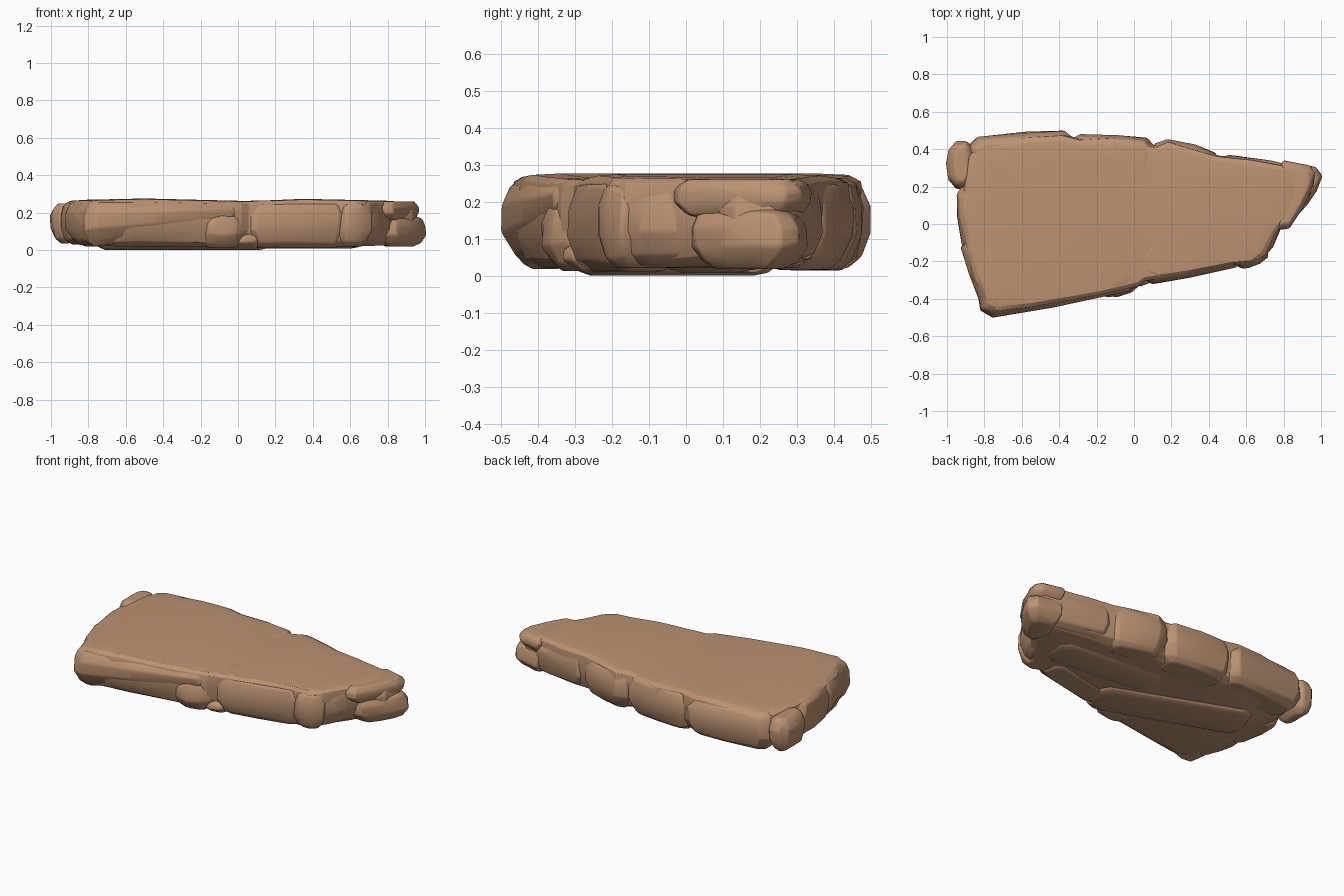
import bpy
import bmesh
import math
import random
from mathutils import Vector

random.seed(4)

cube = bpy.data.objects.get("Cube")
if cube:
    bpy.data.objects.remove(cube, do_unlink=True)

# Single sandstone colour
stone = bpy.data.materials.new("sandstone")
stone.use_nodes = True
stone_colour = (0.5, 0.29, 0.17, 1)
stone.diffuse_color = stone_colour
shader = next(n for n in stone.node_tree.nodes if n.type == 'BSDF_PRINCIPLED')
shader.inputs["Base Color"].default_value = stone_colour
shader.inputs["Roughness"].default_value = 0.9

# Weathered side profile as (inset, height fraction), bottom to top
BLOCK_PROFILE = [(0.06, 0), (0.025, 0.12), (0, 0.38), (0, 0.7), (0.018, 0.91), (0.045, 1)]
CORE_PROFILE = [(0.11, 0), (0.06, 0.1), (0.022, 0.35), (0.018, 0.7), (0.03, 0.92),
                (0.055, 0.985), (0.14, 1)]

parts = []


def stone_chunk(name, outline, size, z0, z1, profile, bottom_slope=0.0, jitter=0.006):
    """Stack inset copies of an outline into a closed, worn stone."""
    length, depth = size
    bm = bmesh.new()
    rings = []
    for inset, height in profile:
        sx = 1 - 2 * inset / length
        sy = 1 - 2 * inset / depth
        ring = []
        for x, y in outline:
            base = z0 + bottom_slope * x
            z = base + (z1 - base) * height
            # Keep the top and bottom planes level, roughen only the sides
            wobble = jitter if 0 < height < 0.95 else 0
            ring.append(bm.verts.new((x * sx + random.uniform(-wobble, wobble),
                                      y * sy + random.uniform(-wobble, wobble),
                                      z + random.uniform(-wobble, wobble))))
        rings.append(ring)
    count = len(outline)
    for low, high in zip(rings, rings[1:]):
        for i in range(count):
            j = (i + 1) % count
            bm.faces.new((low[i], low[j], high[j], high[i]))
    bm.faces.new(list(reversed(rings[0])))
    bm.faces.new(rings[-1])
    bmesh.ops.recalc_face_normals(bm, faces=bm.faces)

    mesh = bpy.data.meshes.new(name)
    bm.to_mesh(mesh)
    bm.free()
    mesh.materials.append(stone)
    obj = bpy.data.objects.new(name, mesh)
    bpy.context.collection.objects.link(obj)
    bevel = obj.modifiers.new("worn_edges", 'BEVEL')
    bevel.width = 0.008
    bevel.segments = 2
    bevel.limit_method = 'ANGLE'
    bevel.angle_limit = math.radians(25)
    parts.append(obj)
    return obj


def scaled_profile(rim):
    return [(inset * rim, height) for inset, height in BLOCK_PROFILE]


def edge_block(name, start, end, depth, z0, z1, rim=1.0, bottom_slope=0.0):
    """A stone whose outer face runs from start to end, with the slab on its left."""
    a, b = Vector(start), Vector(end)
    along = b - a
    length = along.length
    inward = Vector((-along.y, along.x)) / length
    hx, hy = length / 2, depth / 2
    cut = min(0.055, length * 0.25, depth * 0.3)
    outline = [(-hx, cut - hy), (cut - hx, 0.15 * cut - hy), (-0.1 * hx, -hy),
               (hx - cut, 0.2 * cut - hy), (hx, cut - hy),
               (hx, hy - cut), (hx - cut, hy), (cut - hx, hy), (-hx, hy - cut)]
    obj = stone_chunk(name, outline, (length, depth), z0, z1,
                      scaled_profile(rim), bottom_slope)
    centre = (a + b) / 2 + inward * hy
    obj.location = (centre.x, centre.y, 0)
    obj.rotation_euler.z = math.atan2(along.y, along.x)
    return obj


def along_x(table, x):
    """Straight-line interpolation through (x, value) pairs."""
    for (xa, va), (xb, vb) in zip(table, table[1:]):
        if x <= xb:
            return va + (vb - va) * max(0, (x - xa) / (xb - xa))
    return table[-1][1]


def warp_slab(obj, top_shift, bottom_shift):
    """Crease the top and bottom of the slab into a few tilted planes."""
    bm = bmesh.new()
    bm.from_mesh(obj.data)
    for x, _ in top_shift[1:-1] + bottom_shift[1:-1]:
        geometry = bm.verts[:] + bm.edges[:] + bm.faces[:]
        bmesh.ops.bisect_plane(bm, geom=geometry, plane_co=(x, 0, 0), plane_no=(1, 0, 0))
    for v in bm.verts:
        weight = (v.co.z - 0.15) / 0.125
        table = top_shift if weight > 0 else bottom_shift
        v.co.z += along_x(table, v.co.x) * min(1, abs(weight))
    bm.to_mesh(obj.data)
    bm.free()


# Main slab
slab_outline = [
    (-0.8, -0.46), (-0.76, -0.495), (-0.58, -0.475), (-0.2, -0.405), (0.02, -0.35),
    (0.06, -0.32), (0.3, -0.28), (0.55, -0.23), (0.66, -0.22), (0.72, -0.17),
    (0.78, -0.05), (0.85, 0.05), (0.91, 0.17), (0.91, 0.31), (0.64, 0.36),
    (0.46, 0.38), (0.3, 0.43), (0.19, 0.465), (0.11, 0.435), (0, 0.465),
    (-0.12, 0.485), (-0.3, 0.475), (-0.4, 0.5), (-0.6, 0.49), (-0.85, 0.45),
    (-0.91, 0.38), (-0.935, 0.2), (-0.945, 0.07), (-0.92, -0.15), (-0.885, -0.3)]
slab = stone_chunk("main_slab", slab_outline, (2, 1), 0.02, 0.276, CORE_PROFILE, jitter=0.004)
warp_slab(slab,
          [(-0.95, -0.01), (-0.5, 0), (0.07, -0.014), (0.35, -0.002), (0.9, -0.014)],
          [(-0.95, 0.02), (-0.65, 0), (0.65, 0), (0.9, 0.01)])

# Front edge, with an undercut beside a low ledge
edge_block("front_left_block", (-0.81, -0.515), (0.03, -0.36), 0.25, 0.085, 0.264,
           bottom_slope=0.16)
edge_block("front_ledge", (-0.2, -0.405), (0.048, -0.368), 0.2, 0.012, 0.2, 0.9)
edge_block("front_right_block", (0.05, -0.34), (0.6, -0.23), 0.25, 0.011, 0.264)
edge_block("front_corner_block", (0.53, -0.25), (0.72, -0.22), 0.2, 0.02, 0.255, 0.8)
edge_block("right_face_block", (0.675, -0.235), (0.82, 0.02), 0.25, 0.028, 0.258)

# Pointed end, split into a lower and an upper stone
tip_lower = stone_chunk(
    "tip_lower_stone",
    [(-0.09, -0.16), (-0.01, -0.15), (0.06, -0.07), (0.115, 0.01), (0.145, 0.08),
     (0.11, 0.13), (-0.05, 0.16), (-0.13, 0)],
    (0.28, 0.32), 0.018, 0.18, scaled_profile(1.1))
tip_lower.location = (0.86, 0.17, 0)
tip_upper = stone_chunk(
    "tip_upper_stone",
    [(-0.09, -0.18), (-0.02, -0.17), (0.05, -0.06), (0.11, 0.06), (0.12, 0.12),
     (0.09, 0.16), (-0.05, 0.19), (-0.13, 0)],
    (0.26, 0.37), 0.16, 0.26, scaled_profile(0.7))
tip_upper.location = (0.85, 0.15, 0)

# Back edge
edge_block("back_right_block", (0.97, 0.29), (0.45, 0.388), 0.22, 0.028, 0.26)
edge_block("back_middle_block", (0.49, 0.372), (0.13, 0.478), 0.22, 0.015, 0.264)
edge_block("back_centre_block", (0.12, 0.46), (-0.35, 0.494), 0.25, 0.014, 0.263)
edge_block("back_left_block", (-0.32, 0.508), (-0.89, 0.47), 0.25, 0.02, 0.264)

# Blunt end
edge_block("corner_pebble", (-1.0, 0.44), (-1.0, 0.19), 0.15, 0.035, 0.25, 0.9)
edge_block("left_upper_block", (-0.962, 0.21), (-0.926, -0.17), 0.25, 0.03, 0.262)
edge_block("left_lower_block", (-0.947, -0.08), (-0.802, -0.5), 0.22, 0.028, 0.265)

# Flakes on the underside
edge_block("underside_flake", (-0.8, -0.02), (0.08, -0.36), 0.32, 0, 0.1)
edge_block("underside_sheet", (-0.1, -0.02), (0.65, -0.09), 0.28, 0.009, 0.1)

# Smooth worn faces, crisp breaks
bpy.ops.object.select_all(action='DESELECT')
for part in parts:
    part.select_set(True)
bpy.context.view_layer.objects.active = parts[0]
bpy.ops.object.shade_smooth_by_angle(angle=math.radians(32))
